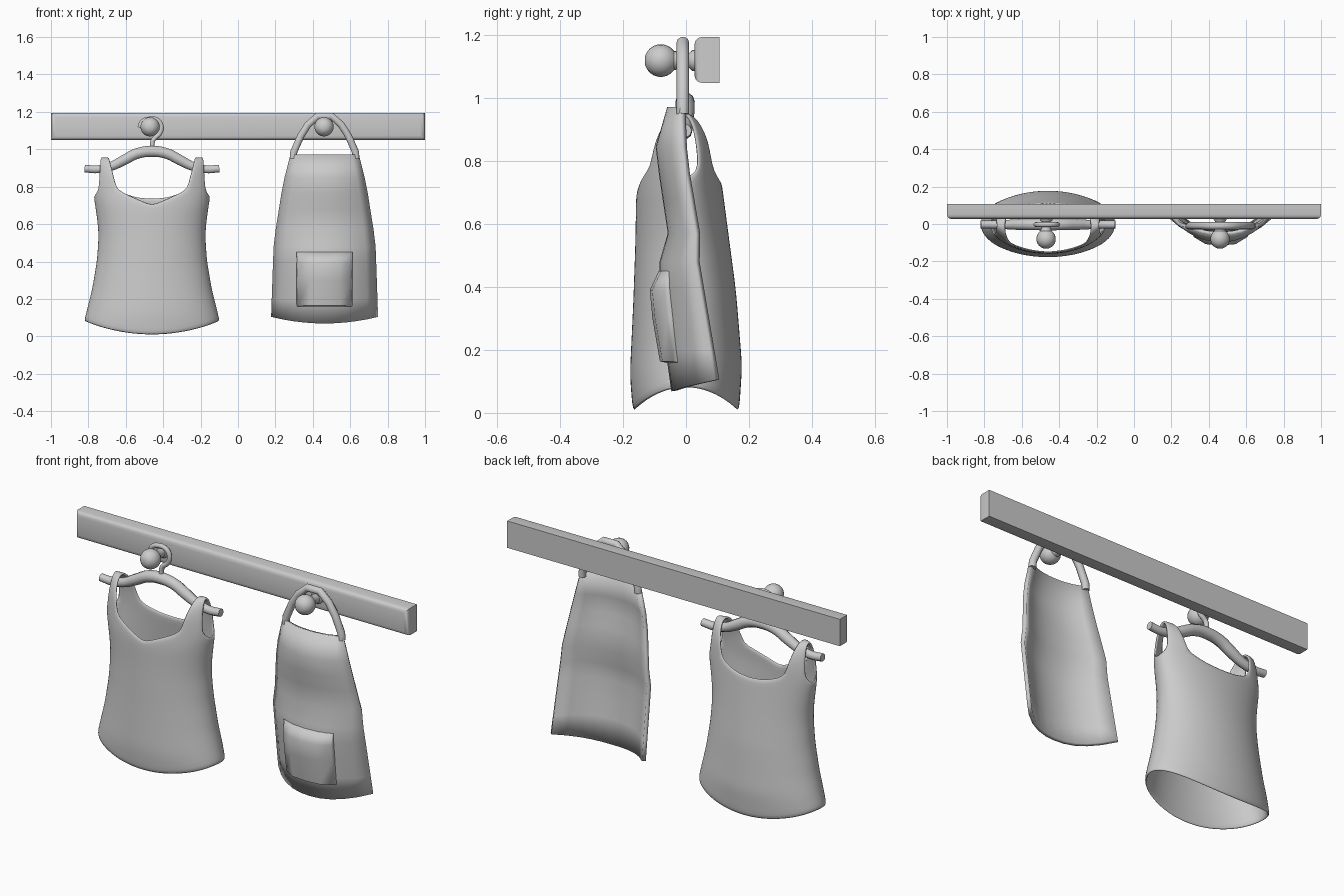
import bpy, bmesh, math
from mathutils import Vector

if "Cube" in bpy.data.objects:
    bpy.data.objects.remove(bpy.data.objects["Cube"])


def lerp(table, t):
    if t <= table[0][0]:
        return table[0][1]
    for (a, p), (b, q) in zip(table, table[1:]):
        if t <= b:
            return p + (q - p) * (t - a) / (b - a)
    return table[-1][1]


def finish(bm, name, thick=0, subsurf=0, angle=40):
    bmesh.ops.recalc_face_normals(bm, faces=bm.faces)
    me = bpy.data.meshes.new(name)
    bm.to_mesh(me)
    bm.free()
    ob = bpy.data.objects.new(name, me)
    bpy.context.collection.objects.link(ob)
    if thick:
        m = ob.modifiers.new("thickness", "SOLIDIFY")
        m.thickness, m.offset = thick, 0
    if subsurf:
        m = ob.modifiers.new("smooth", "SUBSURF")
        m.levels = m.render_levels = subsurf
    shade(ob, angle)
    return ob


def shade(ob, angle):
    bpy.ops.object.select_all(action="DESELECT")
    ob.select_set(True)
    bpy.context.view_layer.objects.active = ob
    bpy.ops.object.shade_smooth_by_angle(angle=math.radians(angle))


def skin(bm, rows, wrap=False):
    n = len(rows[0])
    for a, b in zip(rows, rows[1:]):
        for j in range(n if wrap else n - 1):
            k = (j + 1) % n
            bm.faces.new((a[j], a[k], b[k], b[j]))


def tube(name, pts, smooth=True):
    # pts: (x, y, z, radius)
    cu = bpy.data.curves.new(name, "CURVE")
    cu.dimensions = "3D"
    cu.bevel_depth, cu.bevel_resolution, cu.use_fill_caps = 1, 3, True
    cu.resolution_u = 5
    sp = cu.splines.new("BEZIER" if smooth else "POLY")
    ctrl = sp.bezier_points if smooth else sp.points
    ctrl.add(len(pts) - 1)
    for c, (x, y, z, r) in zip(ctrl, pts):
        c.co = (x, y, z) if smooth else (x, y, z, 1)
        c.radius = r
        if smooth:
            c.handle_left_type = c.handle_right_type = "AUTO"
    ob = bpy.data.objects.new(name, cu)
    bpy.context.collection.objects.link(ob)
    bpy.ops.object.select_all(action="DESELECT")
    ob.select_set(True)
    bpy.context.view_layer.objects.active = ob
    bpy.ops.object.convert(target="MESH")
    shade(bpy.context.object, 50)


# wall rail with rounded front edges
bm = bmesh.new()
bmesh.ops.create_cube(bm, size=1)
for v in bm.verts:
    v.co = (v.co.x * 2, 0.067 + v.co.y * 0.08, 1.122 + v.co.z * 0.146)
front = [e for e in bm.edges if all(v.co.y < 0.05 for v in e.verts)]
bmesh.ops.bevel(bm, geom=front, offset=0.024, segments=3, profile=0.5, affect="EDGES")
finish(bm, "wall_rail")

# turned pegs
SX, AX = -0.46, 0.463
prof = [(0.035, 0.035), (0.02, 0.033), (0.01, 0.024), (-0.022, 0.024), (-0.033, 0.03)]
prof += [(-0.08 - 0.052 * math.cos(a), 0.052 * math.sin(a))
         for a in [math.radians(145 - 16 * i) for i in range(9)]]
for name, px in (("left_peg", -0.47), ("right_peg", 0.46)):
    bm = bmesh.new()
    rows = [[bm.verts.new((px + r * math.cos(t), y, 1.12 + r * math.sin(t)))
             for t in [math.tau * i / 20 for i in range(20)]] for y, r in prof]
    skin(bm, rows, True)
    bm.faces.new(rows[-1])
    finish(bm, name)

# hanger hook and arms
hook = [(-0.46, 1.0), (-0.453, 1.05), (-0.418, 1.085), (-0.41, 1.125), (-0.433, 1.157),
        (-0.475, 1.162), (-0.512, 1.147), (-0.525, 1.115)]
tube("hanger_hook", [(x, -0.003, z, 0.013) for x, z in hook])
half = [(0.36, 0.897, 0.021), (0.29, 0.893, 0.022), (0.22, 0.908, 0.025),
        (0.15, 0.942, 0.029), (0.08, 0.977, 0.03)]
arms = [(-x, z, r) for x, z, r in half] + [(0, 0.989, 0.031)] + half[::-1]
tube("hanger_arms", [(SX + x, -0.003, z, r) for x, z, r in arms])

# sleeveless top: body tube with shaped neckline and armholes
WIDTH = [(0.05, 0.365), (0.13, 0.345), (0.25, 0.315), (0.4, 0.289), (0.53, 0.28),
         (0.6, 0.284), (0.68, 0.295), (0.76, 0.308), (0.8, 0.308)]
FRONT = [(0, 0.163), (0.12, 0.173), (0.35, 0.162), (0.55, 0.155), (0.7, 0.153), (0.8, 0.138)]
BACK = [(0, 0.163), (0.15, 0.173), (0.39, 0.153), (0.6, 0.125), (0.73, 0.108), (0.8, 0.1)]
FTOP = [(0, 0.75), (15, 0.765), (22.5, 0.79), (37.5, 0.8), (52.5, 0.79), (60, 0.77),
        (75, 0.735), (90, 0.703)]
BTOP = [(0, 0.75), (15, 0.765), (22.5, 0.79), (37.5, 0.8), (52.5, 0.79), (60, 0.767),
        (75, 0.743), (90, 0.737)]
bm = bmesh.new()
rows = []
for i in range(17):
    row = []
    for k in range(48):
        a = math.tau * k / 48
        c, s = math.cos(a), math.sin(a)
        q = math.degrees(math.asin(min(1, abs(s))))
        hem = 0.08 - 0.072 * s * s
        z = hem + (lerp(FTOP if s < 0 else BTOP, q) - hem) * i / 16
        row.append(bm.verts.new((SX + lerp(WIDTH, z) * c,
                                 lerp(FRONT if s < 0 else BACK, z) * s, z)))
    rows.append(row)
skin(bm, rows, True)
# shoulder straps arching over the hanger
for side in (1, -1):
    cols = []
    for j in range(5):
        f, b = (45 - j, 3 + j) if side > 0 else (27 + j, 21 - j)
        va, vb = rows[-1][f], rows[-1][b]
        A, D = va.co.copy(), vb.co.copy()
        xm = SX + side * (0.274 - 0.045 * j / 4)
        ctl = [Vector(((8 * xm - A.x - D.x) / 6, p.y * 0.75,
                       (8 * 0.951 - A.z - D.z) / 6)) for p in (A, D)]
        col = [va]
        for r in range(1, 12):
            t = r / 12
            u = 1 - t
            col.append(bm.verts.new(A * u**3 + ctl[0] * 3 * u * u * t
                                    + ctl[1] * 3 * u * t * t + D * t**3))
        cols.append(col + [vb])
    skin(bm, cols)
finish(bm, "sleeveless_top", 0.012, 1)

# apron panel, bowed toward the front
AW = [(0.1, 0.279), (0.49, 0.266), (0.57, 0.256), (0.81, 0.218), (0.97, 0.178)]
SIDE = [(0.1, 0.1), (0.49, 0.034), (0.57, 0.037), (0.81, -0.004), (0.97, -0.01)]
MID = [(0.065, -0.036), (0.2, -0.055), (0.46, -0.08), (0.57, -0.048), (0.84, -0.088),
       (0.97, -0.05)]


def apron_y(u, z):
    s, m = lerp(SIDE, z), lerp(MID, z)
    return s + (m - s) * (1 - abs(u) ** 2.3)


bm = bmesh.new()
rows = []
for z in (0.07, 0.2, 0.3, 0.4, 0.48, 0.57, 0.68, 0.76, 0.845, 0.97):
    row = []
    for k in range(-5, 6):
        u = k / 5
        zz = z + 0.035 * u * u if z < 0.1 else z
        row.append(bm.verts.new((AX + u * lerp(AW, zz), apron_y(u, zz), zz)))
    rows.append(row)
skin(bm, rows)
finish(bm, "apron_panel", 0.02)

# apron pocket puffed out from the panel
bm = bmesh.new()
rows = []
for z, puff in ((0.16, 0), (0.165, 0.75), (0.3, 1), (0.39, 1), (0.45, 0)):
    row = []
    for x, k in ((-0.148, 0), (-0.143, 0.5), (-0.08, 1), (0, 1), (0.08, 1), (0.143, 0.5), (0.148, 0)):
        y = apron_y(x / lerp(AW, z), z) - 0.006 - 0.034 * k * puff
        row.append(bm.verts.new((AX + x, y, z)))
    rows.append(row)
skin(bm, rows)
finish(bm, "apron_pocket", 0.004, 0, 50)

# apron neck loop hung on the peg
side = [(0.168, 0.95), (0.165, 0.985), (0.128, 1.07), (0.09, 1.13), (0.037, 1.177)]
pts = [(-x, z) for x, z in side] + side[::-1]
tube("apron_neck_loop", [(AX + x, -0.01, z, 0.02) for x, z in pts], False)
